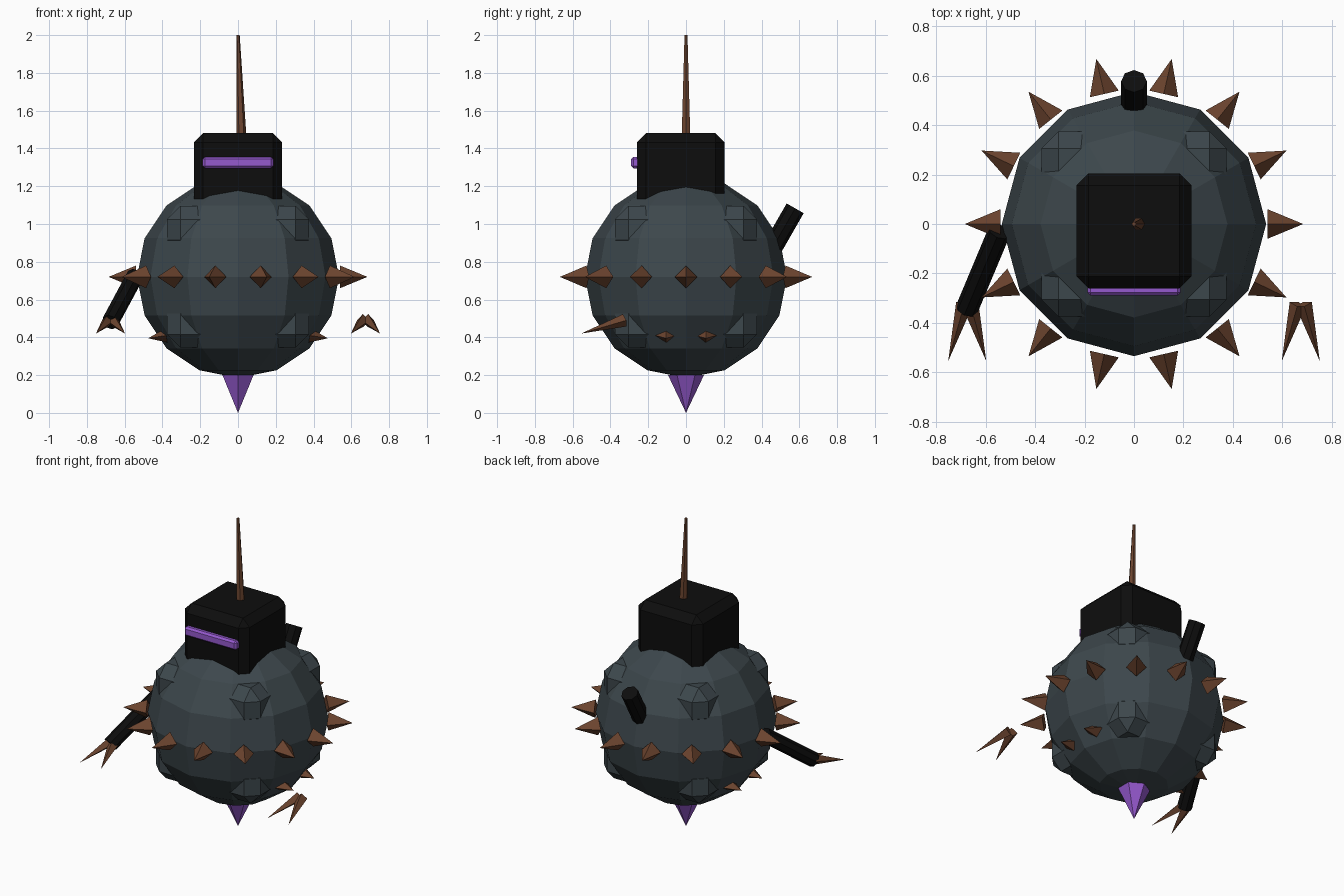
import bpy
import bmesh
import math
from mathutils import Vector, Matrix

if "Cube" in bpy.data.objects:
    bpy.data.objects.remove(bpy.data.objects["Cube"])


def material(name, rgb):
    m = bpy.data.materials.new(name)
    m.use_nodes = True
    colour = (*rgb, 1)
    m.diffuse_color = colour
    m.node_tree.nodes["Principled BSDF"].inputs["Base Color"].default_value = colour
    return m


slate = material("slate", (0.046, 0.063, 0.072))
black = material("black", (0.004, 0.004, 0.004))
brown = material("brown", (0.15, 0.058, 0.028))
purple = material("purple", (0.3, 0.1, 0.62))


def finish(name, bm, mat):
    mesh = bpy.data.meshes.new(name)
    bm.to_mesh(mesh)
    bm.free()
    mesh.materials.append(mat)
    obj = bpy.data.objects.new(name, mesh)
    bpy.context.collection.objects.link(obj)
    return obj


def taper(name, start, end, r1, r2, sides, mat, flatten=1):
    """Cone or cylinder running from start to end."""
    start, end = Vector(start), Vector(end)
    axis = end - start
    bm = bmesh.new()
    bmesh.ops.create_cone(bm, cap_ends=True, segments=sides, radius1=r1,
                          radius2=r2, depth=axis.length)
    bmesh.ops.remove_doubles(bm, verts=bm.verts, dist=0.0001)
    turn = axis.to_track_quat('Z', 'Y').to_matrix().to_4x4()
    squash = Matrix.Diagonal((1, flatten, 1, 1))
    bm.transform(Matrix.Translation((start + end) / 2) @ turn @ squash)
    return finish(name, bm, mat)


def block(name, centre, size, chamfer, mat):
    """Box with flat chamfered edges."""
    bm = bmesh.new()
    bmesh.ops.create_cube(bm, size=1)
    bm.transform(Matrix.Translation(centre) @ Matrix.Diagonal((*size, 1)))
    bmesh.ops.bevel(bm, geom=bm.edges[:], offset=chamfer, segments=1,
                    affect='EDGES')
    return finish(name, bm, mat)


MID = 0.72

# Faceted round body
bm = bmesh.new()
bmesh.ops.create_uvsphere(bm, u_segments=12, v_segments=8, radius=0.535)
bm.transform(Matrix.Translation((0, 0, MID)))
finish("body", bm, slate)

# Head, visor and antenna
block("head", (0, -0.028, 1.248), (0.465, 0.465, 0.465), 0.048, black)
block("visor", (0, -0.265, 1.325), (0.375, 0.05, 0.06), 0.012, purple)
taper("antenna", (0.019, 0, 1.44), (0, 0, 2.0), 0.027, 0.009, 6, brown)

# Keel spike under the body
taper("keel_spike", (0, 0, 0.2), (0, 0, 0), 0.095, 0, 6, purple)

# Ring of spikes around the waist
COUNT = 14
for i in range(COUNT):
    a = math.tau * i / COUNT
    out = Vector((math.cos(a), math.sin(a), 0))
    mid = Vector((0, 0, MID))
    taper(f"waist_spike_{i + 1}", mid + out * 0.54, mid + out * 0.685,
          0.06, 0, 4, brown)

# Chamfered lugs on the eight diagonals
for sx in (-1, 1):
    for sy in (-1, 1):
        for sz in (-1, 1):
            block("lug", (sx * 0.25, sy * 0.25, MID + sz * 0.25),
                  (0.25, 0.25, 0.25), 0.07, slate)

# Exhaust pipe on the back
taper("exhaust", (0, 0.41, 0.79), (0, 0.578, 1.083), 0.052, 0.052, 8, black)

# Arm on one side only
taper("arm", (-0.545, -0.03, 0.725), (-0.677, -0.345, 0.48),
      0.046, 0.046, 8, black)

# Two-pronged claws and low side studs, mirrored
for side, label in ((-1, "right"), (1, "left")):
    for k in (-1, 1):
        taper(f"{label}_claw_prong", (side * 0.675 + k * 0.012, -0.325, 0.49),
              (side * 0.675 + k * 0.077, -0.555, 0.42), 0.034, 0, 4, brown)
        taper(f"{label}_side_stud", (side * 0.38, k * 0.105, 0.41),
              (side * 0.475, k * 0.105, 0.395), 0.058, 0, 4, brown, 0.65)
